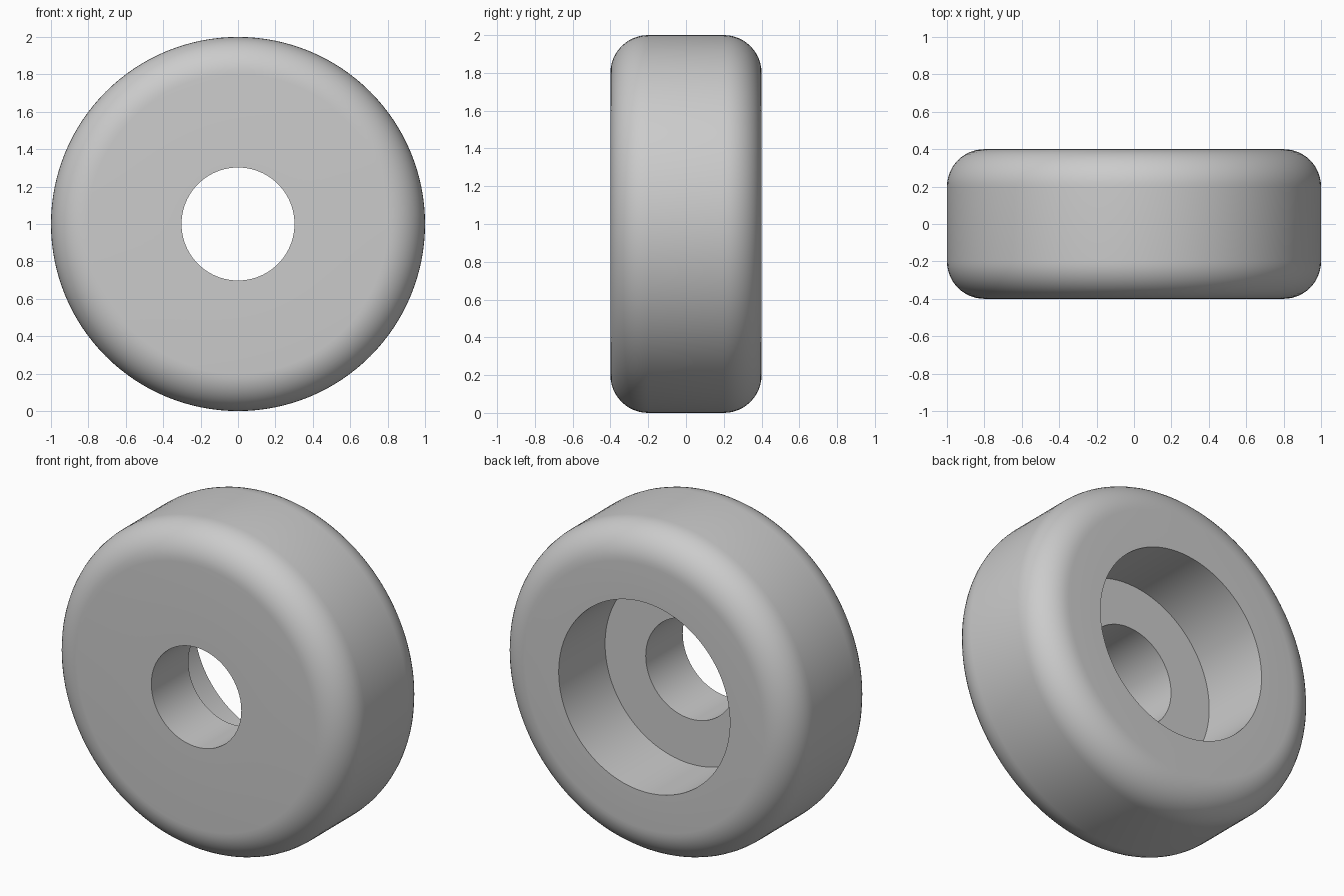
import bpy, bmesh, math
from mathutils import Vector

cube = bpy.data.objects.get("Cube")
if cube:
    bpy.data.objects.remove(cube, do_unlink=True)

OUTER, HALF, FILLET = 1.0, 0.4, 0.2      # tyre radius, half width, edge rounding
HOLE, BORE, FLOOR = 0.302, 0.575, -0.045  # axle hole, recess radius, recess floor
SEGMENTS, ARC_STEPS = 128, 12


def fillet(side):
    """Rounded shoulder points from the flat face out to the rim."""
    points = []
    for i in range(ARC_STEPS + 1):
        a = math.pi / 2 * i / ARC_STEPS
        points.append((OUTER - FILLET + FILLET * math.sin(a),
                       side * (HALF - FILLET + FILLET * math.cos(a))))
    return points


# Closed cross-section as (radius, y)
profile = [(HOLE, FLOOR), (HOLE, -HALF)] + fillet(-1) + fillet(1)[::-1]
profile += [(BORE, HALF), (BORE, FLOOR)]

# Turn the cross-section around the axle
bm = bmesh.new()
verts = [bm.verts.new((r, y, 0)) for r, y in profile]
edges = [bm.edges.new((v, verts[(i + 1) % len(verts)])) for i, v in enumerate(verts)]
bmesh.ops.spin(bm, geom=verts + edges, cent=(0, 0, 0), axis=(0, 1, 0),
               angle=math.tau, steps=SEGMENTS, use_duplicate=False)
bmesh.ops.remove_doubles(bm, verts=bm.verts[:], dist=0.0005)
bmesh.ops.recalc_face_normals(bm, faces=bm.faces[:])
bmesh.ops.translate(bm, verts=bm.verts[:], vec=Vector((0, 0, OUTER)))

mesh = bpy.data.meshes.new("wheel")
bm.to_mesh(mesh)
bm.free()
wheel = bpy.data.objects.new("wheel", mesh)
bpy.context.collection.objects.link(wheel)

# Plain grey finish
grey = bpy.data.materials.new("grey")
grey.use_nodes = True
colour = (0.6, 0.6, 0.6, 1)
grey.diffuse_color = colour
grey.node_tree.nodes["Principled BSDF"].inputs["Base Color"].default_value = colour
mesh.materials.append(grey)

# Smooth shading with crisp machined edges
bpy.context.view_layer.objects.active = wheel
wheel.select_set(True)
bpy.ops.object.shade_smooth_by_angle(angle=math.radians(30))
